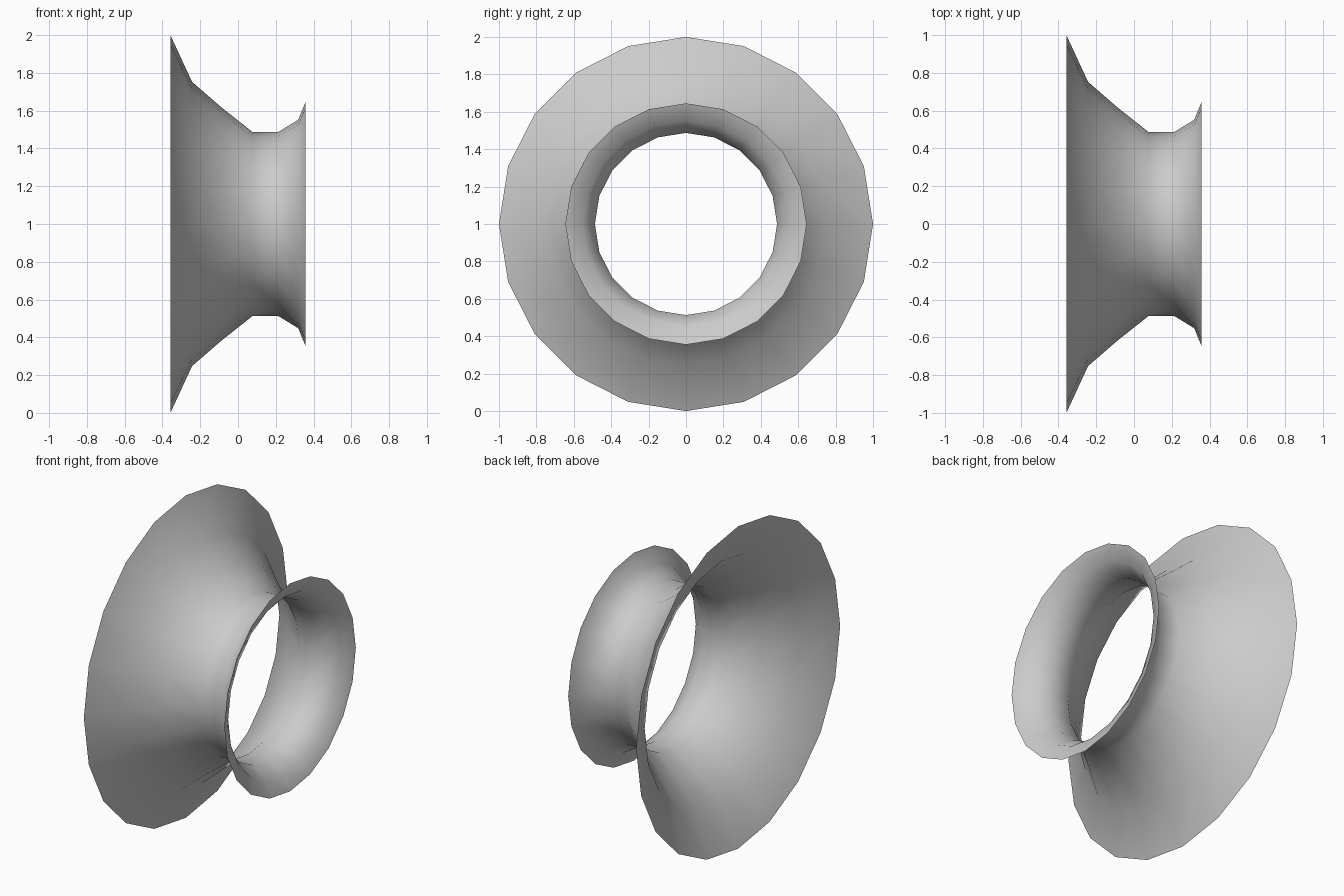
import bpy, bmesh, math

if "Cube" in bpy.data.objects:
    bpy.data.objects.remove(bpy.data.objects["Cube"])

# Flared ring profile: (x, radius), open at both ends
PROFILE = [(-0.358, 1.0), (-0.243, 0.752), (-0.087, 0.617), (0.077, 0.487),
           (0.213, 0.487), (0.319, 0.552), (0.357, 0.645)]
SIDES = 20
CENTRE_Z = 1.0

bm = bmesh.new()

# One ring of vertices per profile point, turned about the x axis
rings = []
for x, r in PROFILE:
    angles = [2 * math.pi * i / SIDES for i in range(SIDES)]
    rings.append([bm.verts.new((x, r * math.cos(a), CENTRE_Z + r * math.sin(a)))
                  for a in angles])

# Bridge neighbouring rings with smooth quads facing outward
for a, b in zip(rings, rings[1:]):
    for i in range(SIDES):
        j = (i + 1) % SIDES
        face = bm.faces.new((a[i], b[i], b[j], a[j]))
        face.smooth = True
bm.normal_update()
if sum((f.normal.y * f.calc_center_median().y) for f in bm.faces) < 0:
    bmesh.ops.reverse_faces(bm, faces=bm.faces[:])

mesh = bpy.data.meshes.new("flared_collar")
bm.to_mesh(mesh)
bm.free()
collar = bpy.data.objects.new("flared_collar", mesh)
bpy.context.collection.objects.link(collar)
